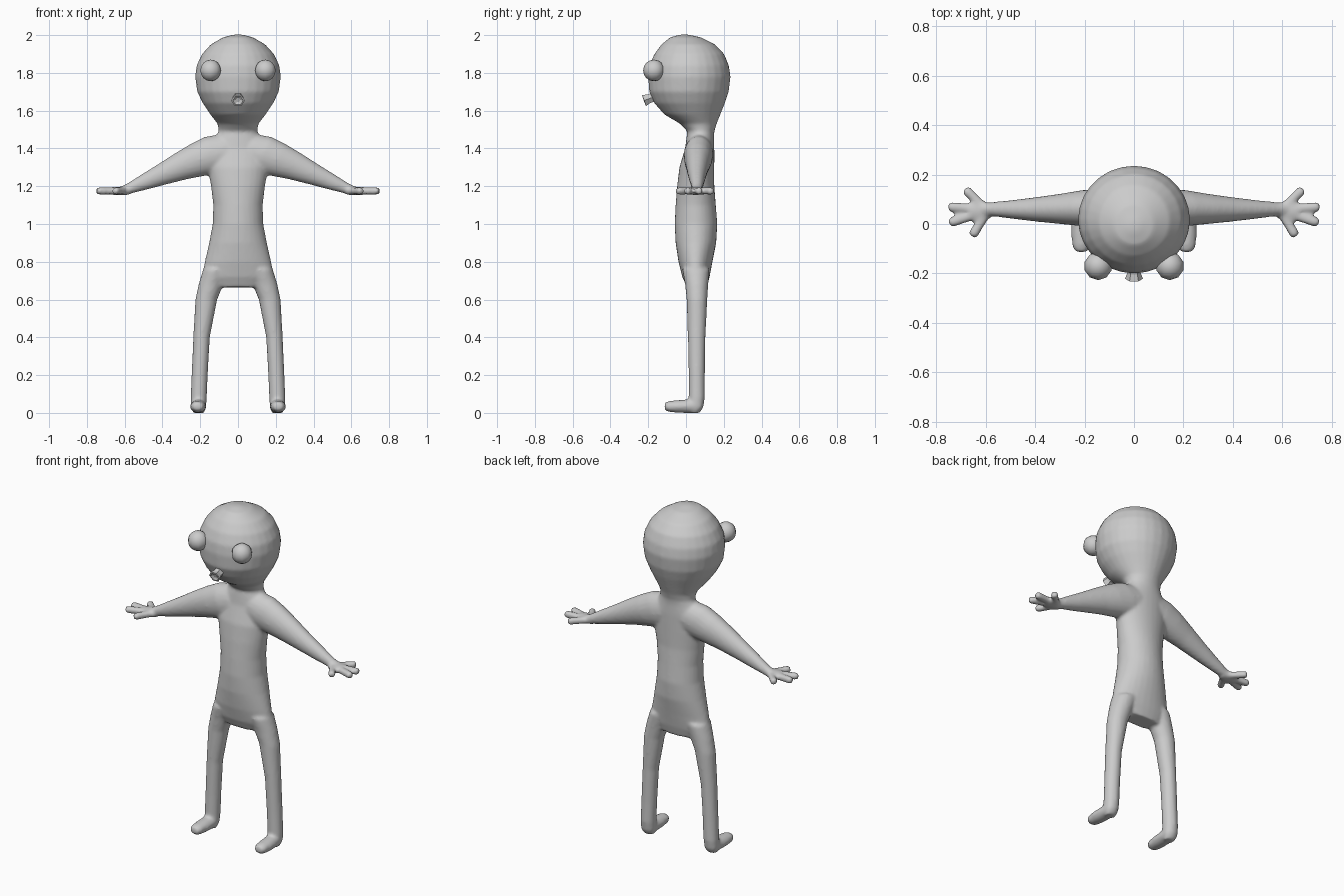
import bpy, bmesh, math
from mathutils import Vector

grey = bpy.data.materials.new("plain grey")
grey.diffuse_color = (0.6, 0.6, 0.6, 1)


def loft(bm, sections, n=20):
    """Closed tube through elliptical rings given as (centre, axis u, axis v)."""
    rings = []
    for c, u, v in sections:
        c, u, v = Vector(c), Vector(u), Vector(v)
        rings.append([bm.verts.new(c + u * math.cos(2 * math.pi * i / n)
                                   + v * math.sin(2 * math.pi * i / n)) for i in range(n)])
    faces = [bm.faces.new(rings[0][::-1]), bm.faces.new(rings[-1])]
    for a, b in zip(rings, rings[1:]):
        for i in range(n):
            j = (i + 1) % n
            faces.append(bm.faces.new((a[i], a[j], b[j], b[i])))
    bmesh.ops.recalc_face_normals(bm, faces=faces)


def upright(rows, x=0):
    """Horizontal rings from (z, half width, front y, back y[, x])."""
    return [((r[4] if len(r) > 4 else 0, (r[2] + r[3]) / 2, r[0]),
             (r[1], 0, 0), (0, (r[3] - r[2]) / 2, 0)) for r in rows]


def make_object(name, bm):
    me = bpy.data.meshes.new(name)
    bm.to_mesh(me)
    bm.free()
    me.materials.append(grey)
    for p in me.polygons:
        p.use_smooth = True
    ob = bpy.data.objects.new(name, me)
    bpy.context.collection.objects.link(ob)
    return ob


# Head, neck and torso
body = bmesh.new()
loft(body, upright([
    (2.003, 0.02, -0.03, 0.01), (1.988, 0.08, -0.085, 0.08), (1.95, 0.145, -0.13, 0.155),
    (1.90, 0.19, -0.168, 0.202), (1.84, 0.219, -0.193, 0.227), (1.78, 0.227, -0.2, 0.236),
    (1.70, 0.216, -0.195, 0.226), (1.64, 0.187, -0.168, 0.206), (1.58, 0.147, -0.115, 0.182),
    (1.53, 0.108, -0.03, 0.162), (1.49, 0.102, 0.008, 0.15), (1.46, 0.12, 0.003, 0.148),
    (1.40, 0.16, -0.005, 0.15), (1.30, 0.16, -0.035, 0.15), (1.20, 0.143, -0.047, 0.15),
    (1.10, 0.131, -0.055, 0.158), (1.0, 0.134, -0.06, 0.166), (0.9, 0.153, -0.055, 0.16),
    (0.8, 0.176, -0.04, 0.14), (0.72, 0.192, -0.02, 0.125), (0.665, 0.15, 0.005, 0.11)]), 28)

for s in (-1, 1):
    # Leg
    loft(body, upright([
        (0.76, 0.07, -0.02, 0.125, s * 0.115), (0.68, 0.066, -0.005, 0.118, s * 0.143),
        (0.6, 0.058, 0.003, 0.113, s * 0.168), (0.4, 0.044, 0.01, 0.103, s * 0.193),
        (0.2, 0.043, 0.014, 0.1, s * 0.203), (0.08, 0.043, 0.014, 0.1, s * 0.208),
        (0.03, 0.041, 0.014, 0.092, s * 0.209), (0.0, 0.03, 0.02, 0.072, s * 0.209)]))
    # Foot
    loft(body, [((s * x, y, z), (w, 0, 0), (0, 0, h)) for x, y, z, w, h in (
        (0.209, 0.08, 0.04, 0.035, 0.03), (0.209, 0.03, 0.036, 0.042, 0.037),
        (0.212, -0.04, 0.034, 0.042, 0.034), (0.213, -0.09, 0.034, 0.037, 0.029),
        (0.213, -0.113, 0.034, 0.024, 0.02))])
    # Arm
    loft(body, [((s * x, y, z), (0, d, 0), (s * t * 0.45, 0, t * 0.9)) for x, y, z, d, t in (
        (0.05, 0.07, 1.385, 0.075, 0.1), (0.13, 0.066, 1.365, 0.078, 0.107),
        (0.21, 0.064, 1.34, 0.073, 0.093), (0.30, 0.061, 1.306, 0.061, 0.076),
        (0.40, 0.059, 1.263, 0.049, 0.058), (0.50, 0.059, 1.22, 0.037, 0.042),
        (0.58, 0.06, 1.186, 0.028, 0.028), (0.62, 0.06, 1.176, 0.03, 0.021))])
    # Palm
    loft(body, [((s * x, 0.052, 1.175), (0, d, 0), (0, 0, 0.022)) for x, d in (
        (0.575, 0.025), (0.61, 0.043), (0.645, 0.047), (0.665, 0.03))])
    # Fingers
    for x, y, bx, by in ((0.752, 0.07, 0.62, 0.06), (0.748, 0.004, 0.62, 0.045),
                         (0.684, 0.142, 0.61, 0.07), (0.655, -0.05, 0.60, 0.04)):
        a, b = Vector((s * bx, by, 1.175)), Vector((s * x, y, 1.175))
        side = (b - a).normalized().cross(Vector((0, 0, 1)))
        loft(body, [(a.lerp(b, t), side * r, (0, 0, r)) for t, r in (
            (0, 0.02), (0.5, 0.02), (0.9, 0.021), (1.0, 0.014))], 12)

# Fuse the limbs into one soft skin
skin = make_object("body", body)
remesh = skin.modifiers.new("fuse", 'REMESH')
remesh.mode = 'VOXEL'
remesh.voxel_size = 0.009
remesh.use_smooth_shade = True
soften = skin.modifiers.new("soften", 'SMOOTH')
soften.factor = 0.5
soften.iterations = 6

# Eyes
for s, side in ((-1, "right"), (1, "left")):
    bm = bmesh.new()
    bmesh.ops.create_uvsphere(bm, u_segments=10, v_segments=8, radius=0.057)
    bmesh.ops.translate(bm, verts=bm.verts, vec=(s * 0.145, -0.17, 1.813))
    make_object(side + "_eye", bm)

# Snout: short six-sided tube with a dished end
bm = bmesh.new()
axis = Vector((0, -0.94, -0.34))
up = Vector((0, -0.34, 0.94))
start = Vector((0, -0.15, 1.68))
loft(bm, [(start + axis * d, (r, 0, 0), up * r) for d, r in (
    (0, 0.03), (0.05, 0.027), (0.076, 0.036), (0.078, 0.027), (0.07, 0.012))], 6)
snout = make_object("snout", bm)
for p in snout.data.polygons:
    p.use_smooth = False
